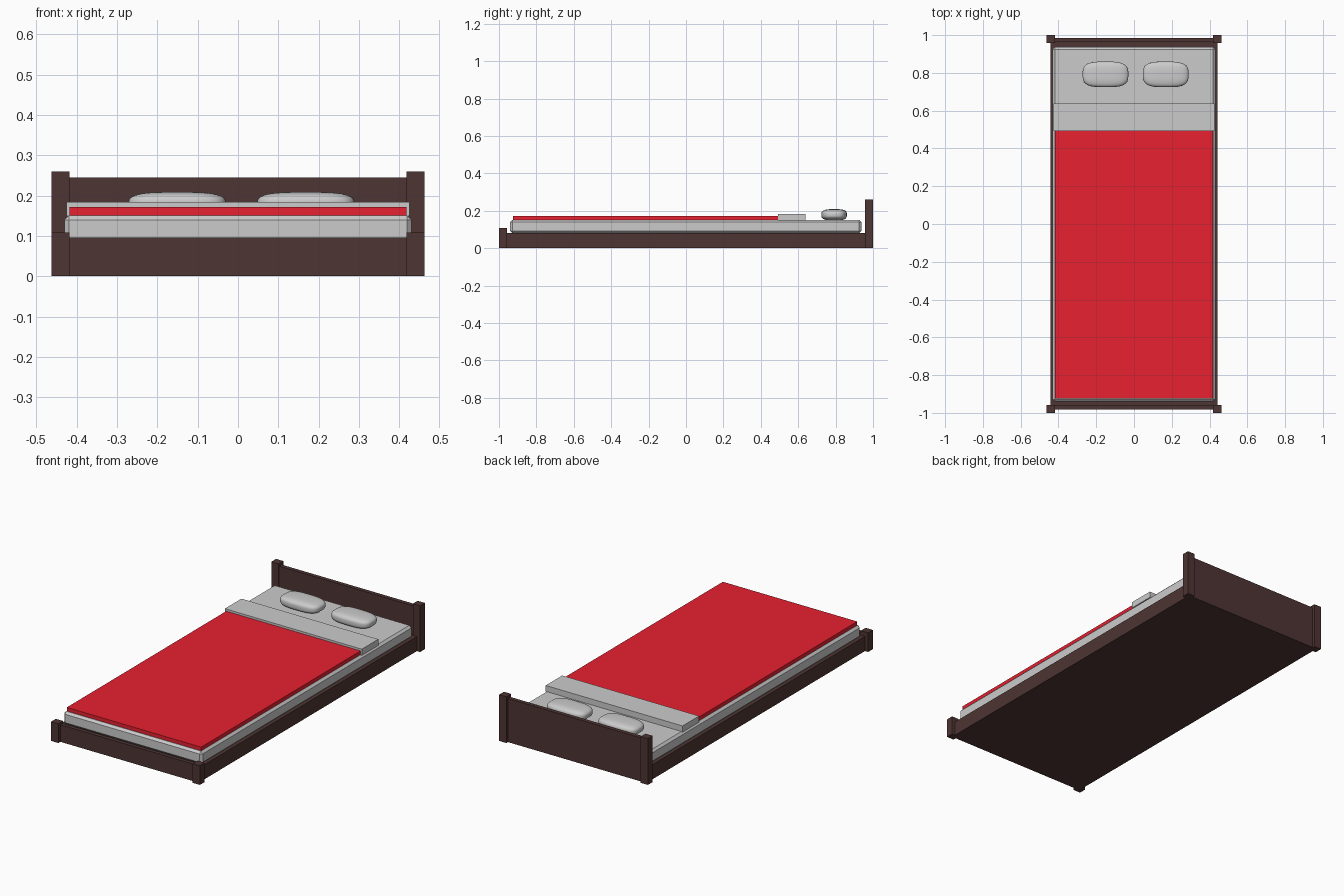
import bpy, bmesh

if "Cube" in bpy.data.objects:
    bpy.data.objects.remove(bpy.data.objects["Cube"])


def material(name, color):
    m = bpy.data.materials.new(name)
    m.diffuse_color = (*color, 1)
    m.use_nodes = True
    m.node_tree.nodes["Principled BSDF"].inputs["Base Color"].default_value = m.diffuse_color
    return m


WOOD = material("dark_wood", (0.075, 0.036, 0.033))
RED = material("red_cloth", (0.8, 0.015, 0.03))


def finish(name, bm, mat=None):
    me = bpy.data.meshes.new(name)
    bm.to_mesh(me)
    bm.free()
    ob = bpy.data.objects.new(name, me)
    bpy.context.collection.objects.link(ob)
    if mat:
        me.materials.append(mat)
    return ob


def box(name, x, y, z, mat=None, bevel=0):
    """Box from (min, max) ranges, optionally with chamfered edges."""
    bm = bmesh.new()
    bmesh.ops.create_cube(bm, size=1)
    for v in bm.verts:
        v.co = [(a + b) / 2 + c * (b - a) for c, (a, b) in zip(v.co, (x, y, z))]
    if bevel:
        bmesh.ops.bevel(bm, geom=bm.edges[:], offset=bevel, segments=1,
                        affect='EDGES')
    return finish(name, bm, mat)


def pillow(name, center, half, p=3.2):
    """Subdivided cube pushed onto a rounded super-ellipsoid."""
    bm = bmesh.new()
    bmesh.ops.create_cube(bm, size=2)
    bmesh.ops.subdivide_edges(bm, edges=bm.edges[:], cuts=11, use_grid_fill=True)
    for v in bm.verts:
        n = sum(abs(c) ** p for c in v.co) ** (1 / p)
        v.co = [m + h * c / n for m, h, c in zip(center, half, v.co)]
    for f in bm.faces:
        f.smooth = True
    return finish(name, bm)


# Frame: base, head and foot panels
box("base_frame", (-0.443, 0.443), (-0.965, 0.965), (0, 0.082), WOOD)
box("headboard", (-0.44, 0.44), (0.963, 0.986), (0, 0.245), WOOD)
box("footboard", (-0.44, 0.44), (-0.982, -0.96), (0, 0.096), WOOD)

# Corner posts
for side, s in (("left", -1), ("right", 1)):
    x = sorted((s * 0.418, s * 0.463))
    box("head_post_" + side, x, (0.957, 1.0), (0, 0.26), WOOD)
    box("foot_post_" + side, x, (-1.0, -0.958), (0, 0.108), WOOD)

# Bedding
box("mattress", (-0.431, 0.431), (-0.94, 0.937), (0.08, 0.151), bevel=0.012)
box("blanket", (-0.418, 0.418), (-0.925, 0.495), (0.148, 0.172), RED)
box("folded_sheet", (-0.426, 0.426), (0.492, 0.639), (0.149, 0.184))

# Pillows
for side, cx in (("left", -0.151), ("right", 0.168)):
    pillow("pillow_" + side, (cx, 0.792, 0.179), (0.121, 0.068, 0.03))
